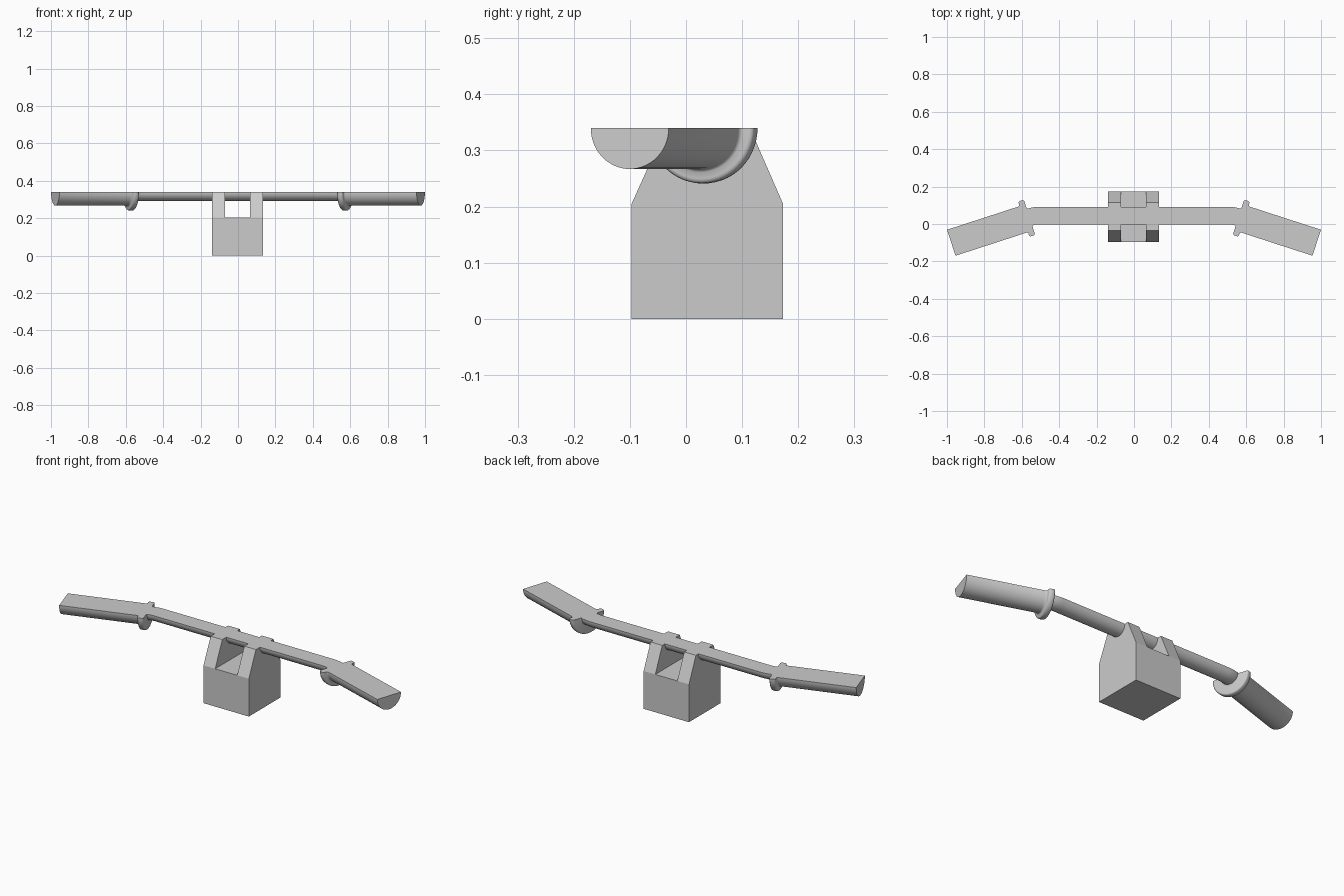
import bpy
import bmesh
import math
from mathutils import Vector

if "Cube" in bpy.data.objects:
    bpy.data.objects.remove(bpy.data.objects["Cube"], do_unlink=True)

# Single neutral colour
grey = bpy.data.materials.new("plain grey")
grey.use_nodes = True
colour = (0.6, 0.6, 0.6, 1)
grey.diffuse_color = colour
grey.node_tree.nodes["Principled BSDF"].inputs["Base Color"].default_value = colour

TOP = 0.34
BAR_Y = 0.045
BAR_R = 0.047
BEND_X = 0.53
SWEEP = math.radians(18)


def finish(bm, name, smooth=False):
    bmesh.ops.recalc_face_normals(bm, faces=bm.faces[:])
    mesh = bpy.data.meshes.new(name)
    bm.to_mesh(mesh)
    bm.free()
    mesh.materials.append(grey)
    obj = bpy.data.objects.new(name, mesh)
    bpy.context.collection.objects.link(obj)
    if smooth:
        bpy.ops.object.select_all(action="DESELECT")
        obj.select_set(True)
        bpy.context.view_layer.objects.active = obj
        bpy.ops.object.shade_smooth_by_angle(angle=math.radians(40))
    return obj


# Half-round handlebar: stations of (x, y, heading, radius) for one side
stations = []
tangent = 0.025
arc_r = tangent / math.tan(SWEEP / 2)
for i in range(7):
    a = SWEEP * i / 6
    stations.append((BEND_X - tangent + arc_r * math.sin(a),
                     BAR_Y - arc_r * (1 - math.cos(a)), a, BAR_R))

# Collar with rounded rim, then the straight grip
collar_mid, collar_half, collar_r, rim = 0.046, 0.016, 0.099, 0.009
profile = [(0.026, BAR_R), (0.029, 0.05), (0.03, 0.056)]
for i in range(9):
    a = math.pi * (1 - i / 8)
    shift = math.copysign(collar_half - rim, i - 4) if i != 4 else 0
    profile.append((collar_mid + shift + rim * math.cos(a),
                    collar_r - rim + rim * math.sin(a)))
profile += [(0.062, 0.079), (0.065, 0.075), (0.07, 0.073), (0.47, 0.073)]
for t, r in profile:
    stations.append((BEND_X + t * math.cos(SWEEP),
                     BAR_Y - t * math.sin(SWEEP), SWEEP, r))
full = [(-x, y, -a, r) for x, y, a, r in reversed(stations)] + stations

bm = bmesh.new()
SEG = 28
rings = []
for x, y, a, r in full:
    side = Vector((math.sin(a), math.cos(a), 0))
    centre = Vector((x, y, TOP))
    rings.append([bm.verts.new(centre + side * r * math.cos(math.pi * k / SEG)
                               - Vector((0, 0, r * math.sin(math.pi * k / SEG))))
                  for k in range(SEG + 1)])
for r0, r1 in zip(rings, rings[1:]):
    for k in range(SEG + 1):
        n = (k + 1) % (SEG + 1)
        bm.faces.new((r0[k], r0[n], r1[n], r1[k]))
bm.faces.new(rings[0])
bm.faces.new(rings[-1])
finish(bm, "handlebar", smooth=True)

# Mounting block: tapered prism with a slot between two uprights
bm = bmesh.new()
outline = [(-0.097, 0), (-0.097, 0.205), (-0.036, TOP),
           (0.114, TOP), (0.173, 0.205), (0.173, 0)]
cols = [[bm.verts.new((x, y, z)) for y, z in outline]
        for x in (-0.139, -0.069, 0.063, 0.133)]
for span in range(3):
    a, b = cols[span], cols[span + 1]
    edges = [(0, 1), (4, 5), (5, 0)]
    edges += [(1, 4)] if span == 1 else [(1, 2), (2, 3), (3, 4)]
    for i, j in edges:
        bm.faces.new((a[i], a[j], b[j], b[i]))
for c in (cols[0], cols[3]):
    bm.faces.new(c)
for c in (cols[1], cols[2]):
    bm.faces.new(c[1:5])
finish(bm, "mounting_block")
